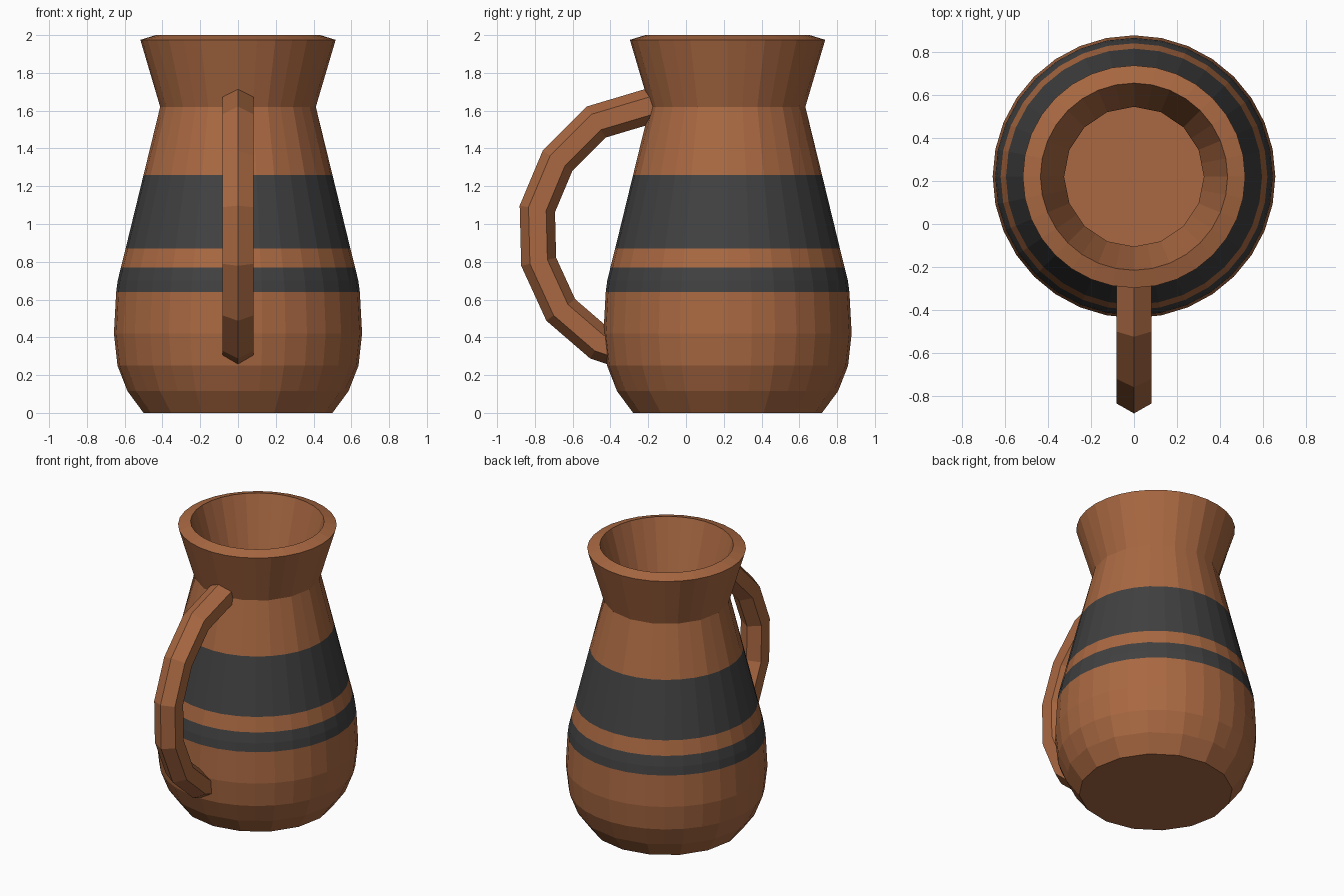
import bpy, bmesh, math
from mathutils import Vector

if "Cube" in bpy.data.objects:
    bpy.data.objects.remove(bpy.data.objects["Cube"])

def material(name, color):
    m = bpy.data.materials.new(name)
    m.diffuse_color = (*color, 1)
    m.use_nodes = True
    m.node_tree.nodes["Principled BSDF"].inputs["Base Color"].default_value = m.diffuse_color
    return m

CLAY = material("terracotta", (0.40, 0.140, 0.054))
BLACK = material("charcoal band", (0.052, 0.052, 0.052))

def finish(bm, name, mats):
    bmesh.ops.recalc_face_normals(bm, faces=bm.faces)
    me = bpy.data.meshes.new(name)
    bm.to_mesh(me)
    bm.free()
    for m in mats:
        me.materials.append(m)
    ob = bpy.data.objects.new(name, me)
    bpy.context.collection.objects.link(ob)
    return ob

def bridge(bm, a, b):
    n = len(a)
    return [bm.faces.new((a[i], a[(i + 1) % n], b[(i + 1) % n], b[i])) for i in range(n)]

# Jug body: closed profile (radius, height, coarse ring?) from base, over the rim, to the inner floor
SIDES, CENTRE_Y = 32, 0.22
profile = [(0.50, 0, 1), (0.585, 0.115, 1), (0.638, 0.25, 0), (0.657, 0.42, 0),
           (0.645, 0.64, 0), (0.637, 0.70, 0), (0.62, 0.77, 0), (0.595, 0.87, 0),
           (0.50, 1.26, 0), (0.412, 1.62, 1), (0.517, 1.975, 0), (0.435, 2.0, 0),
           (0.325, 1.62, 1), (0.415, 1.26, 0), (0.55, 0.70, 0), (0.572, 0.42, 0),
           (0.555, 0.27, 0), (0.51, 0.16, 1), (0.45, 0.085, 1)]

def ring(bm, r, z, coarse):
    out = []
    for i in range(SIDES):
        a = 2 * math.pi * i / SIDES
        # coarse rings have half the corners: odd points sit on the chord
        k = r * math.cos(2 * math.pi / SIDES) if coarse and i % 2 else r
        out.append(bm.verts.new((k * math.cos(a), CENTRE_Y + k * math.sin(a), z)))
    return out

bm = bmesh.new()
rings = [ring(bm, *p) for p in profile]
for j in range(len(rings) - 1):
    for f in bridge(bm, rings[j], rings[j + 1]):
        z = f.calc_center_median().z
        outside = j < 10
        f.material_index = int(outside and (0.64 < z < 0.77 or 0.87 < z < 1.26))
bm.faces.new(rings[0])
bm.faces.new(rings[-1])
finish(bm, "jug_body", [CLAY, BLACK])

# Handle: hexagonal section swept along an arc in the y-z plane
path = [(-0.15, 1.637), (-0.475, 1.54), (-0.68, 1.335), (-0.787, 1.08),
        (-0.78, 0.80), (-0.663, 0.545), (-0.46, 0.37), (-0.37, 0.34)]
pts = [Vector((0, y, z)) for y, z in path]
bm = bmesh.new()
loops = []
for i, p in enumerate(pts):
    d1 = (p - pts[i - 1]).normalized() if i else (pts[1] - p).normalized()
    d2 = (pts[i + 1] - p).normalized() if i < len(pts) - 1 else d1
    t = (d1 + d2).normalized()
    out = Vector((0, -t.z, t.y)) / t.dot(d1)
    loops.append([bm.verts.new(p + out * 0.093 * math.cos(k * math.pi / 3)
                               + Vector((0.095 * math.sin(k * math.pi / 3), 0, 0)))
                  for k in range(6)])
for a, b in zip(loops, loops[1:]):
    bridge(bm, a, b)
bm.faces.new(loops[0])
bm.faces.new(loops[-1])
finish(bm, "handle", [CLAY])
